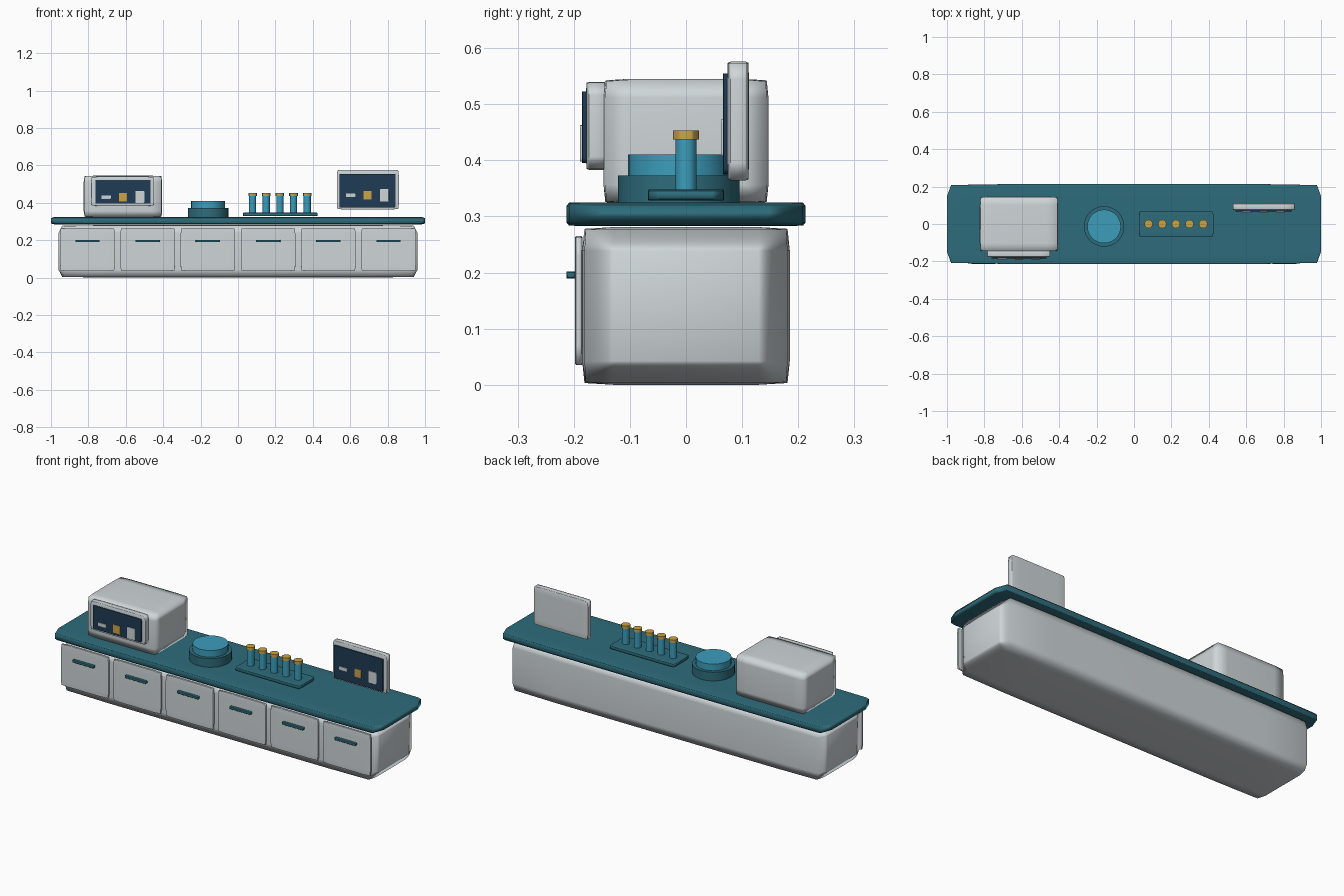
import bpy

default = bpy.data.objects.get("Cube")
if default:
    bpy.data.objects.remove(default, do_unlink=True)


def material(name, rgb):
    m = bpy.data.materials.new(name)
    m.use_nodes = True
    m.diffuse_color = (*rgb, 1)
    m.node_tree.nodes["Principled BSDF"].inputs["Base Color"].default_value = (*rgb, 1)
    return m


GREY = material("pale grey", (0.62, 0.67, 0.69))
TEAL = material("dark teal", (0.027, 0.15, 0.20))
BLUE = material("sky blue", (0.045, 0.34, 0.50))
NAVY = material("navy screen", (0.014, 0.045, 0.09))
GOLD = material("gold", (0.60, 0.37, 0.06))


def soft_box(name, mat, x, y, z, bevel=0.15):
    """Box spanning three ranges; its soft bevel stretches with its size."""
    bpy.ops.mesh.primitive_cube_add(size=1)
    ob = bpy.context.object
    ob.name = name
    ob.data.materials.append(mat)
    mod = ob.modifiers.new("soft edges", 'BEVEL')
    mod.width = bevel
    mod.segments = 2
    mod.profile = 0.86
    mod.limit_method = 'NONE'
    ob.location = [(a + b) / 2 for a, b in (x, y, z)]
    ob.scale = [b - a for a, b in (x, y, z)]
    bpy.ops.object.shade_smooth()
    return ob


def cylinder(name, mat, x, y, z, radius, sides=32):
    bpy.ops.mesh.primitive_cylinder_add(
        vertices=sides, radius=radius, depth=z[1] - z[0],
        location=(x, y, (z[0] + z[1]) / 2))
    ob = bpy.context.object
    ob.name = name
    ob.data.materials.append(mat)
    bpy.ops.object.shade_smooth_by_angle()


def around(centre, width):
    return (centre - width / 2, centre + width / 2)


def display(name, x, y, z, width, icon_z):
    """Dark screen with a bar, a square and a block on its front."""
    soft_box(name + "_screen", NAVY, around(x, width), (y, y + 0.009), z, 0.06)
    icons = (("bar", GREY, -0.09, 0.05, 0.018),
             ("square", GOLD, 0, 0.042, 0.045),
             ("block", GREY, 0.09, 0.048, 0.065))
    for label, mat, dx, w, h in icons:
        soft_box(f"{name}_{label}", mat, around(x + dx, w), (y - 0.004, y + 0.002),
                 around(icon_z, h), 0.1)


# Cabinet and worktop
soft_box("cabinet", GREY, (-0.96, 0.96), (-0.185, 0.185), (0, 0.281))
soft_box("worktop", TEAL, (-1, 1), (-0.213, 0.213), (0.283, 0.325))

# Doors with handles
for i in range(6):
    cx = (i - 2.5) * 0.322
    soft_box(f"door_{i + 1}", GREY, around(cx, 0.292), (-0.198, -0.184), (0.035, 0.265))
    soft_box(f"handle_{i + 1}", TEAL, around(cx, 0.13), (-0.213, -0.197), (0.189, 0.202))

# Oven with raised front panel
soft_box("oven", GREY, (-0.825, -0.405), (-0.147, 0.147), (0.323, 0.545))
soft_box("oven_panel", GREY, (-0.785, -0.448), (-0.178, -0.141), (0.383, 0.54))
display("oven", -0.615, -0.185, (0.395, 0.523), 0.296, 0.43)

# Floating monitor
soft_box("monitor", GREY, (0.528, 0.86), (0.074, 0.112), (0.364, 0.576))
display("monitor", 0.692, 0.066, (0.375, 0.555), 0.3, 0.44)

# Round two-step scale
cylinder("scale_base", TEAL, -0.16, -0.013, (0.32, 0.373), 0.108)
cylinder("scale_plate", BLUE, -0.16, -0.013, (0.37, 0.41), 0.09)

# Tray of capped tubes
soft_box("tube_tray", TEAL, (0.027, 0.425), (-0.068, 0.068), (0.328, 0.348))
for i in range(5):
    tx = 0.224 + (i - 2) * 0.073
    cylinder(f"tube_{i + 1}", BLUE, tx, 0, (0.345, 0.44), 0.019, 12)
    cylinder(f"tube_cap_{i + 1}", GOLD, tx, 0, (0.437, 0.453), 0.023, 12)
